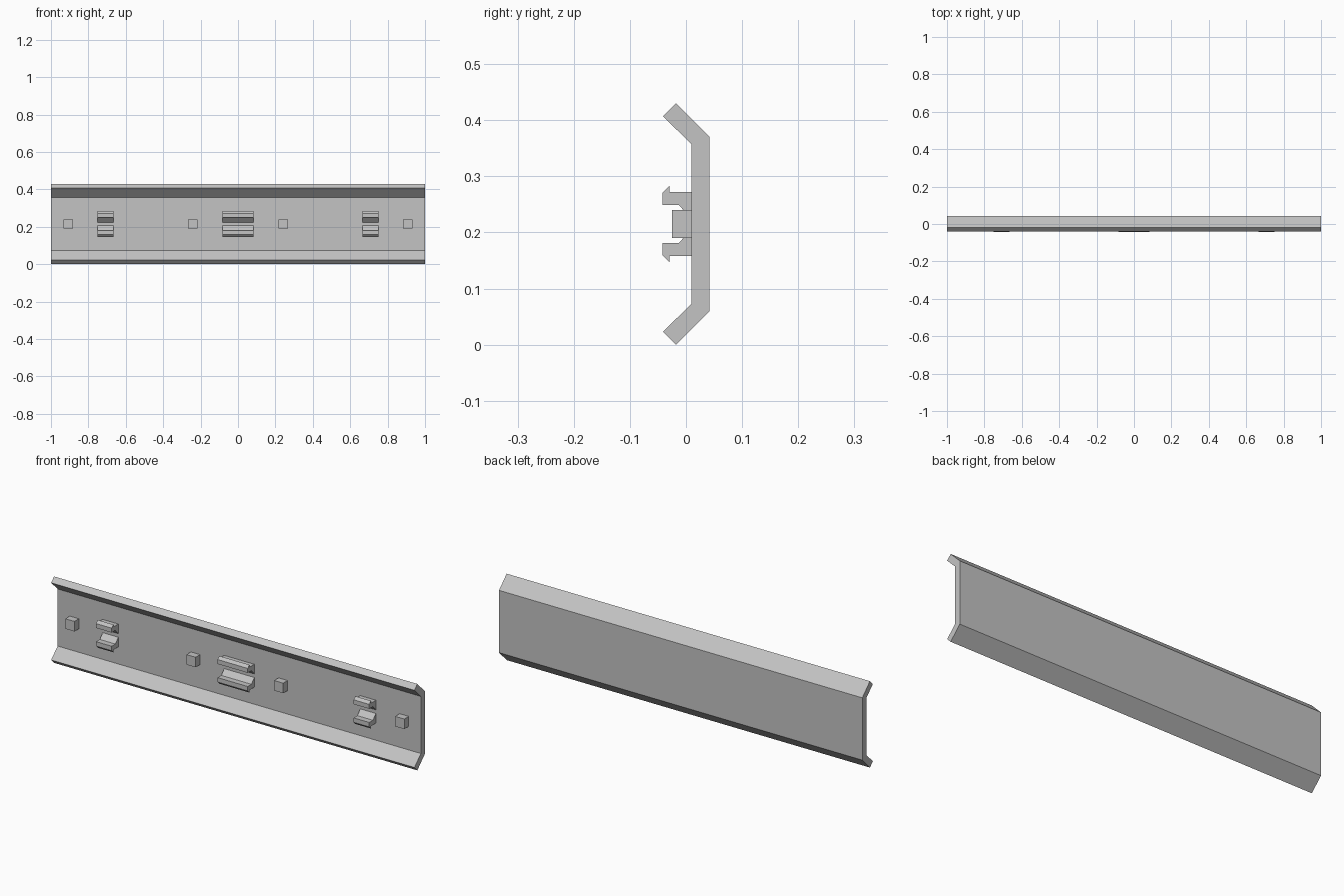
import bpy
import bmesh

if "Cube" in bpy.data.objects:
    bpy.data.objects.remove(bpy.data.objects["Cube"], do_unlink=True)

grey = bpy.data.materials.new("light_grey")
grey.use_nodes = True
colour = (0.55, 0.55, 0.55, 1)
grey.diffuse_color = colour
grey.node_tree.nodes["Principled BSDF"].inputs["Base Color"].default_value = colour

MID = 0.215     # mirror height of the section
FACE = 0.01     # front face of the web


def extrude(name, profile, x, half):
    """Extrude a (y, height from MID) profile along x."""
    bm = bmesh.new()
    face = bm.faces.new([bm.verts.new((x - half, y, MID + h)) for y, h in profile])
    moved = bmesh.ops.extrude_face_region(bm, geom=[face])["geom"]
    verts = [v for v in moved if isinstance(v, bmesh.types.BMVert)]
    bmesh.ops.translate(bm, verts=verts, vec=(2 * half, 0, 0))
    bmesh.ops.recalc_face_normals(bm, faces=bm.faces)
    mesh = bpy.data.meshes.new(name)
    bm.to_mesh(mesh)
    bm.free()
    mesh.materials.append(grey)
    bpy.context.collection.objects.link(bpy.data.objects.new(name, mesh))


def flip(profile):
    return [(y, -h) for y, h in reversed(profile)]


# Channel panel with angled flanges
upper = [(0.042, 0.155), (-0.018, 0.215), (-0.041, 0.192), (FACE, 0.142)]
extrude("channel_panel", upper + flip(upper), 0, 1)

# Pairs of hooked clips
hook = [(FACE, 0.057), (-0.029, 0.057), (-0.029, 0.069), (-0.042, 0.056),
        (-0.042, 0.034), (-0.013, 0.034), (FACE, 0.009)]
for name, x, half in (("right", -0.709, 0.043), ("centre", 0, 0.083), ("left", 0.709, 0.043)):
    extrude(name + "_upper_clip", hook, x, half)
    extrude(name + "_lower_clip", flip(hook), x, half)

# Square locating pegs
peg = [(FACE, 0.025), (-0.025, 0.025), (-0.025, -0.025), (FACE, -0.025)]
for side, sign in (("right", -1), ("left", 1)):
    for place, x in (("inner", 0.241), ("outer", 0.908)):
        extrude(f"{side}_{place}_peg", peg, sign * x, 0.025)
